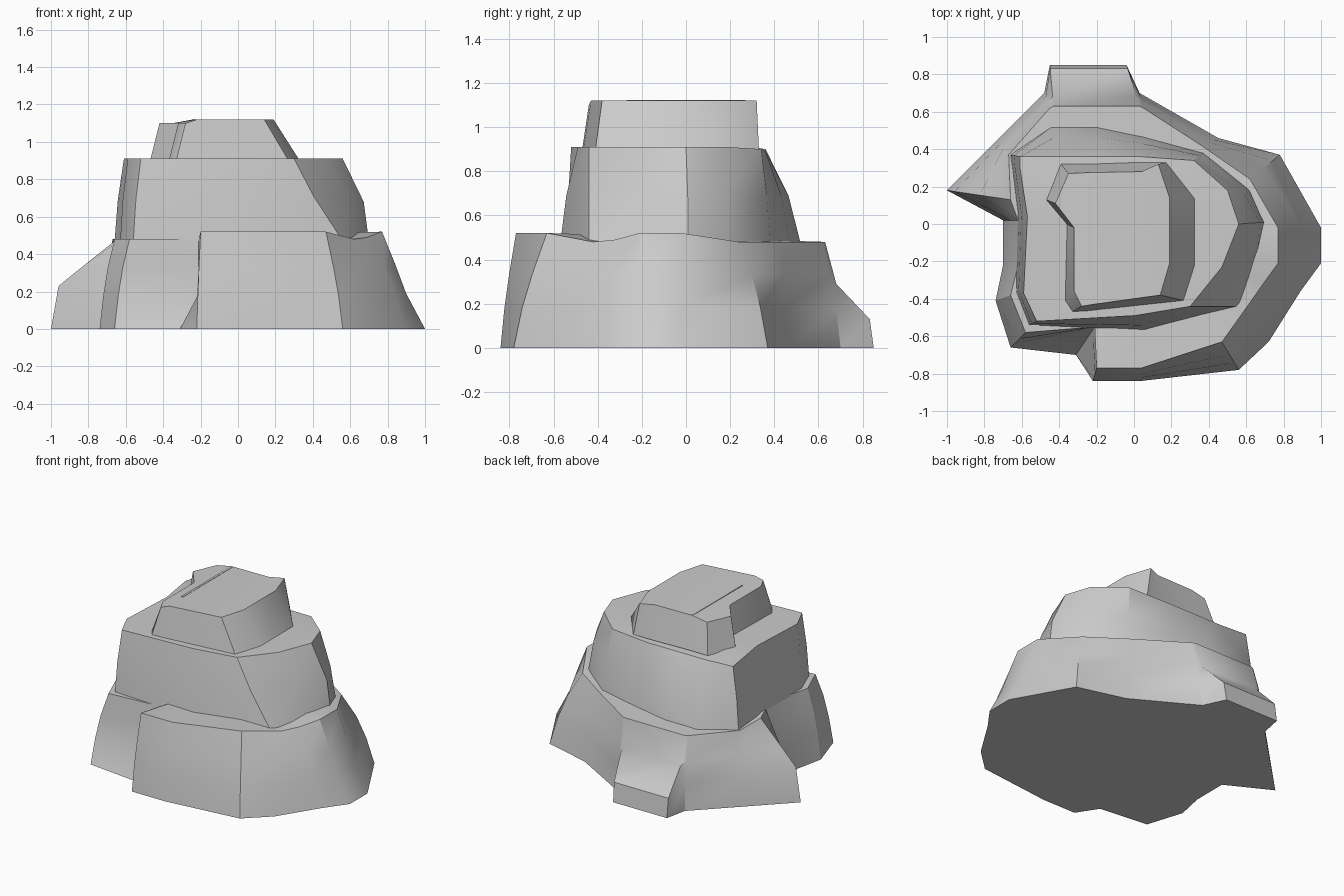
import bpy, bmesh, math


def tier(name, rows, z0, levels, special, cap, bottom=False):
    """Rock tier: rows are (base x, base y, top x, top y, top z);
    levels are (height, inward fraction) pairs between base and top."""
    bm = bmesh.new()
    columns = []
    for i, (bx, by, tx, ty, tz) in enumerate(rows):
        pts = [(bx, by, z0)]
        for z, f in special.get(i, levels):
            pts.append((bx + (tx - bx) * f, by + (ty - by) * f, z))
        pts.append((tx, ty, tz))
        columns.append([bm.verts.new(p) for p in pts])
    n = len(columns)
    for i in range(n):
        a, b = columns[i], columns[(i + 1) % n]
        for k in range(len(a) - 1):
            bm.faces.new((a[k], b[k], b[k + 1], a[k + 1]))
    top = [c[-1] for c in columns]
    if isinstance(cap[0], float):
        # shelf fanned around a centre point
        c = bm.verts.new(cap)
        for i in range(n):
            bm.faces.new((top[i], top[(i + 1) % n], c))
    else:
        # summit split along a crease between two rim points
        i, j = cap
        bm.faces.new(top[i:j + 1])
        bm.faces.new(top[j:] + top[:i + 1])
    if bottom:
        bm.faces.new([c[0] for c in reversed(columns)])
    bmesh.ops.recalc_face_normals(bm, faces=bm.faces)
    mesh = bpy.data.meshes.new(name)
    bm.to_mesh(mesh)
    bm.free()
    ob = bpy.data.objects.new(name, mesh)
    bpy.context.collection.objects.link(ob)
    bpy.ops.object.select_all(action='DESELECT')
    ob.select_set(True)
    bpy.context.view_layer.objects.active = ob
    bpy.ops.object.shade_smooth_by_angle(angle=math.radians(30))
    return ob


# Wide lower tier with a back buttress, left spur and front notch
lower = [
    (1, -.02, .77, -.02, .52), (.78, .37, .62, .24, .48),
    (.45, .46, .36, .42, .48), (.03, .70, .05, .62, .48),
    (-.04, .85, .03, .63, .48), (-.45, .85, -.43, .63, .48),
    (-.48, .70, -.45, .62, .48), (-.74, .44, -.67, .37, .48),
    (-1, .18, -.66, .13, .47), (-.70, .02, -.62, .02, .48),
    (-.70, -.22, -.62, -.22, .48), (-.74, -.41, -.66, -.38, .48),
    (-.66, -.66, -.58, -.58, .48), (-.31, -.70, -.21, -.55, .48),
    (-.22, -.84, -.20, -.77, .52), (.03, -.84, .04, -.77, .52),
    (.56, -.78, .47, -.63, .52), (.72, -.63, .62, -.42, .48),
    (.89, -.36, .69, -.32, .49), (1, -.21, .77, -.21, .52)]
buttress = [(.13, .08), (.29, .77)]
right_rib = [(.19, .44), (.35, .70)]
tier("lower_rock", lower, 0, [(.18, .25), (.33, .55)],
     {4: buttress, 5: buttress, 0: right_rib, 19: right_rib,
      8: [(.23, .12), (.34, .52)], 13: [(.17, .9), (.33, 1)]},
     (0.0, 0.0, .50), bottom=True)

# Middle tier
middle = [
    (.70, .01, .56, 0, .91), (.62, .18, .50, .18, .91),
    (.37, .38, .32, .34, .90), (.04, .47, .04, .36, .89),
    (-.20, .52, -.20, .36, .89), (-.44, .52, -.40, .36, .89),
    (-.66, .37, -.61, .36, .90), (-.65, .30, -.61, .30, .91),
    (-.62, .06, -.57, .04, .91), (-.63, -.36, -.59, -.37, .91),
    (-.56, -.54, -.52, -.52, .91), (.06, -.57, 0, -.49, .91),
    (.56, -.44, .30, -.44, .91), (.66, -.17, .47, -.23, .91)]
tier("middle_rock", middle, .47, [(.69, .35)],
     {0: [(.68, .2)], 12: [(.71, .6)]}, (0.0, 0.0, .91))

# Summit block
summit = [
    (.33, .13, .19, .14, 1.12), (.17, .33, .13, .32, 1.12),
    (.04, .33, .04, .28, 1.12), (-.24, .32, -.24, .275, 1.12),
    (-.39, .32, -.35, .27, 1.10), (-.47, .13, -.42, .11, 1.10),
    (-.36, 0, -.32, -.02, 1.10), (-.37, -.41, -.32, -.36, 1.10),
    (-.33, -.47, -.28, -.44, 1.10), (-.24, -.465, -.22, -.43, 1.12),
    (.27, -.41, .14, -.38, 1.12), (.33, -.22, .19, -.21, 1.12)]
tier("summit_rock", summit, .90, [], {}, (3, 9))

# Thin ridge line across the summit
bpy.ops.mesh.primitive_cube_add(size=1, location=(-.235, 0, 1.112))
ridge = bpy.context.object
ridge.name = "summit_ridge"
ridge.scale = (.015, .54, .02)
